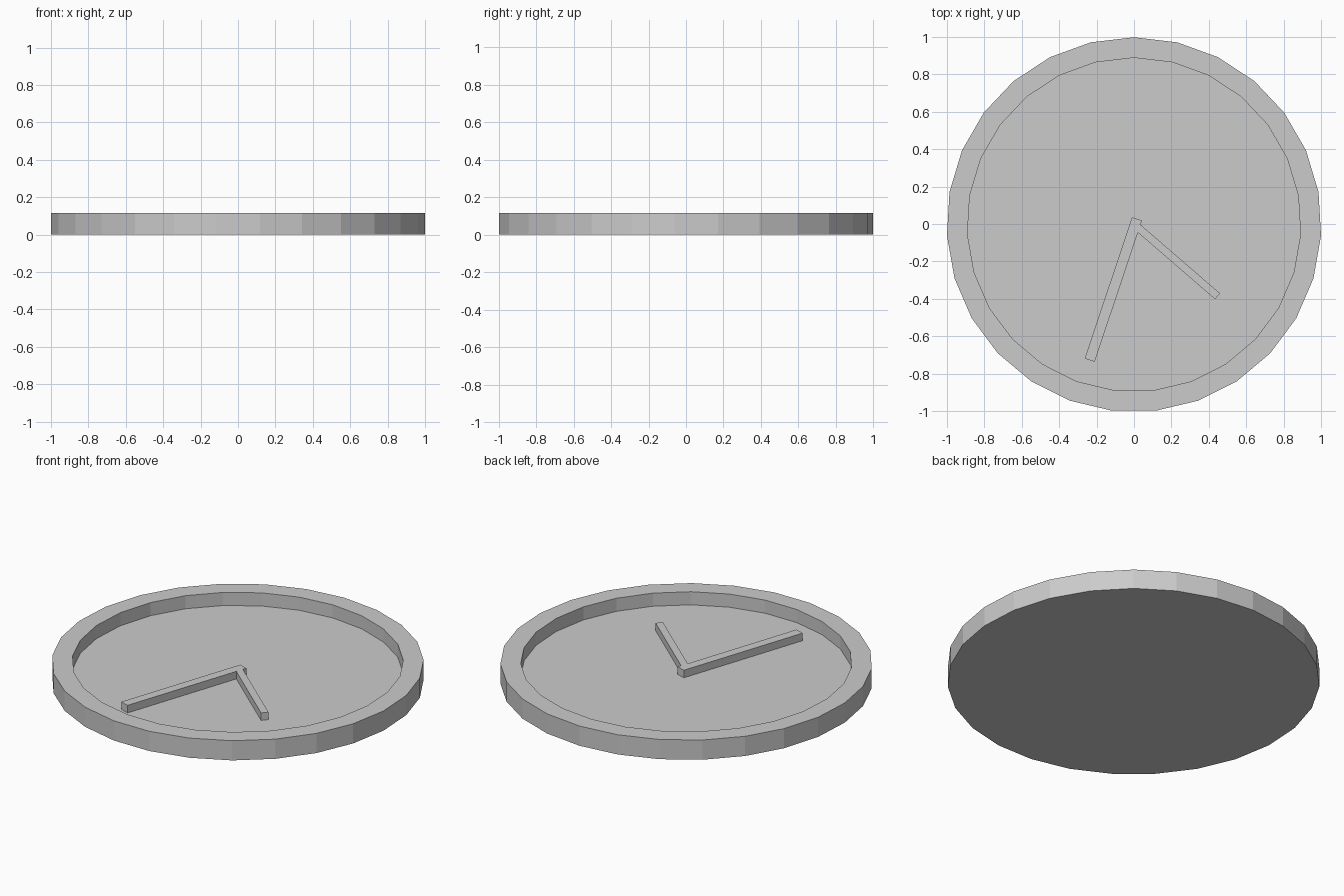
import bpy, bmesh, math

if "Cube" in bpy.data.objects:
    bpy.data.objects.remove(bpy.data.objects["Cube"])

SIDES = 27
R_OUT, R_IN = 1.0017, 0.892
HEIGHT, FLOOR = 0.117, 0.039
CY = -0.0034


def finish(name, bm):
    bmesh.ops.recalc_face_normals(bm, faces=bm.faces)
    mesh = bpy.data.meshes.new(name)
    bm.to_mesh(mesh)
    bm.free()
    obj = bpy.data.objects.new(name, mesh)
    bpy.context.collection.objects.link(obj)
    return obj


# Clock case: stepped rings with a raised rim, capped at base and dial
def clock_case():
    bm = bmesh.new()
    rings = []
    for r, z in [(R_OUT, 0), (R_OUT, HEIGHT), (R_IN, HEIGHT), (R_IN, FLOOR)]:
        angles = [2 * math.pi * i / SIDES for i in range(SIDES)]
        rings.append([bm.verts.new((r * math.sin(a), CY + r * math.cos(a), z)) for a in angles])
    for lower, upper in zip(rings, rings[1:]):
        for i in range(SIDES):
            j = (i + 1) % SIDES
            bm.faces.new((lower[i], lower[j], upper[j], upper[i]))
    bm.faces.new(rings[0])
    bm.faces.new(rings[-1])
    return finish("clock_case", bm)


# Clock hand: a bar lying on the dial between two points
def hand(name, start, end, width, top):
    dx, dy = end[0] - start[0], end[1] - start[1]
    bm = bmesh.new()
    bmesh.ops.create_cube(bm, size=1)
    obj = finish(name, bm)
    obj.scale = (math.hypot(dx, dy), width, top - FLOOR)
    obj.rotation_euler.z = math.atan2(dy, dx)
    obj.location = ((start[0] + end[0]) / 2, (start[1] + end[1]) / 2, (top + FLOOR) / 2)
    return obj


clock_case()
hand("minute_hand", (0.016, 0.027), (-0.237, -0.728), 0.056, 0.084)
hand("hour_hand", (0.012, -0.011), (0.4465, -0.3865), 0.041, 0.0835)
